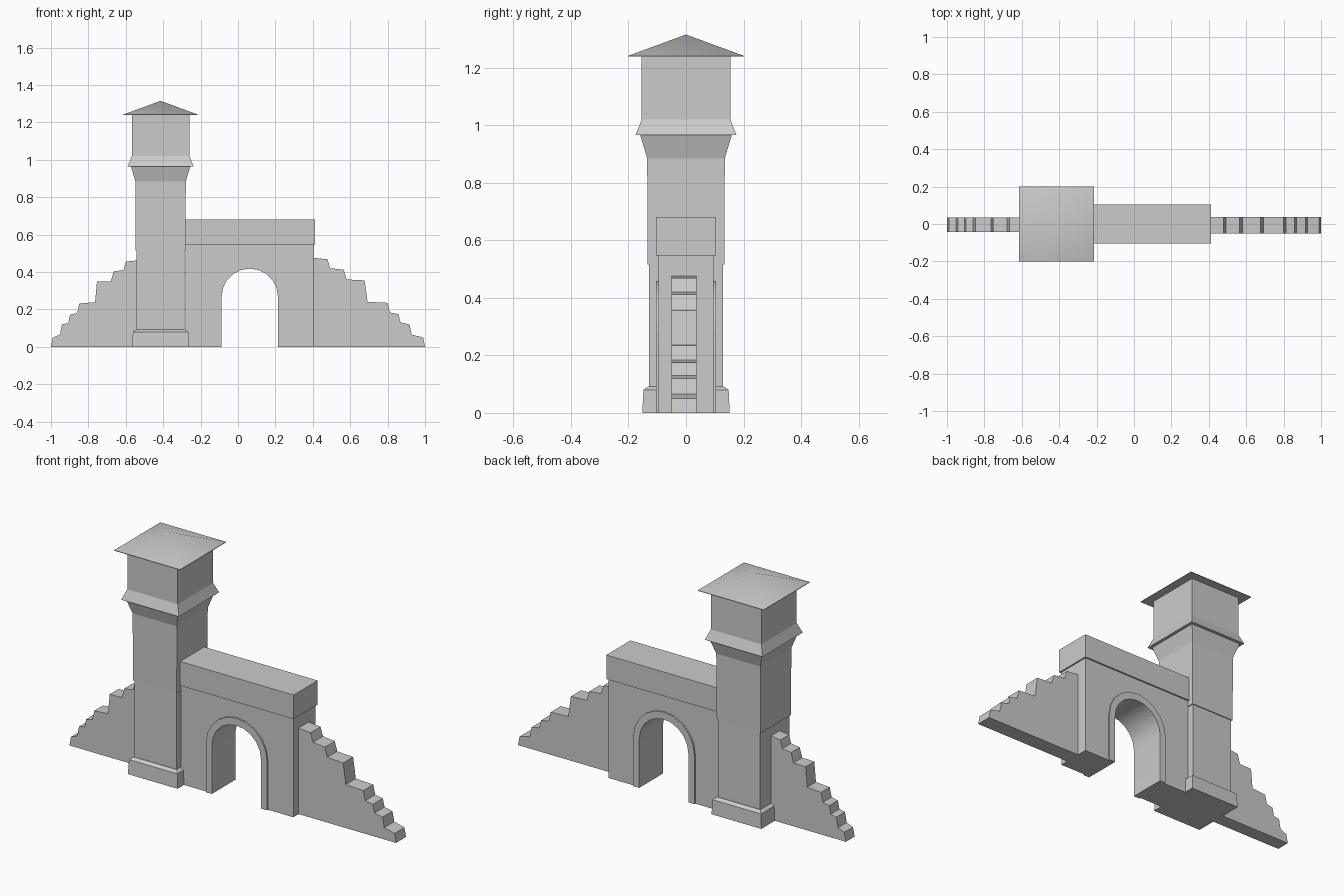
import bpy, math

if "Cube" in bpy.data.objects:
    bpy.data.objects.remove(bpy.data.objects["Cube"])

TX = -0.414          # tower centre
AX, SPRING = 0.063, 0.27   # arch centre and spring height


def make(name, verts, faces, smooth=False):
    me = bpy.data.meshes.new(name)
    me.from_pydata(verts, [], faces)
    ob = bpy.data.objects.new(name, me)
    bpy.context.collection.objects.link(ob)
    bpy.ops.object.select_all(action='DESELECT')
    ob.select_set(True)
    bpy.context.view_layer.objects.active = ob
    bpy.ops.object.mode_set(mode='EDIT')
    bpy.ops.mesh.select_all(action='SELECT')
    bpy.ops.mesh.normals_make_consistent(inside=False)
    bpy.ops.object.mode_set(mode='OBJECT')
    if smooth:
        bpy.ops.object.shade_smooth_by_angle(angle=math.radians(32))
    return ob


def extrude(name, pts, y0, y1, smooth=False):
    """Extrude an XZ outline along y."""
    n = len(pts)
    verts = [(x, y, z) for y in (y0, y1) for x, z in pts]
    faces = [tuple(range(n)), tuple(range(2 * n - 1, n - 1, -1))]
    faces += [(i, (i + 1) % n, n + (i + 1) % n, n + i) for i in range(n)]
    return make(name, verts, faces, smooth)


def square_stack(name, prof, cx, smooth=False):
    """Stack of square sections (half width, z); half width 0 ends in a point."""
    verts, faces = [], []
    for h, z in prof:
        if h == 0:
            verts.append((cx, 0, z))
        else:
            verts += [(cx + sx * h, sy * h, z) for sx, sy in ((-1, -1), (1, -1), (1, 1), (-1, 1))]
    for k in range(len(prof) - 1):
        a = 4 * k
        for i in range(4):
            j = (i + 1) % 4
            if prof[k + 1][0] == 0:
                faces.append((a + i, a + j, a + 4))
            else:
                faces.append((a + i, a + j, a + 4 + j, a + 4 + i))
    faces.append((3, 2, 1, 0))
    if prof[-1][0]:
        b = 4 * (len(prof) - 1)
        faces.append((b, b + 1, b + 2, b + 3))
    return make(name, verts, faces, smooth)


def arch(w, rise, n=10):
    """Arch outline from left foot to right foot."""
    arc = [(AX - w * math.cos(math.pi * i / n), SPRING + rise * math.sin(math.pi * i / n))
           for i in range(n + 1)]
    return [(AX - w, 0)] + arc + [(AX + w, 0)]


# Tower
square_stack("tower_plinth", [(0.152, 0), (0.148, 0.08), (0.131, 0.092)], TX)
square_stack("tower_shaft", [(0.128, 0.085), (0.128, 0.515), (0.133, 0.515), (0.135, 0.885),
                             (0.159, 0.965)], TX)
square_stack("tower_head", [(0.176, 0.965), (0.154, 1.02), (0.154, 1.24)], TX)
square_stack("tower_roof", [(0.201, 1.238), (0.201, 1.241), (0, 1.315)], TX, True)

# Gate wall with arched opening, raised trims on both faces, cap block
inner = arch(0.15, 0.148)
outer = arch(0.187, 0.188)
extrude("gate_wall", [(-0.28, 0)] + inner + [(0.405, 0), (0.405, 0.55), (-0.28, 0.55)],
        -0.096, 0.096, True)
for side, s in (("front", -1), ("back", 1)):
    extrude("arch_trim_" + side, outer + inner[::-1], s * 0.095, s * 0.104, True)
extrude("gate_cap", [(-0.285, 0.547), (0.413, 0.547), (0.413, 0.68), (-0.285, 0.68)], -0.105, 0.105)

# Stepped buttresses
right = [(0.405, 0), (0.405, 0.475), (0.478, 0.468), (0.493, 0.42), (0.565, 0.412), (0.58, 0.36),
         (0.677, 0.355), (0.693, 0.24), (0.80, 0.235), (0.812, 0.183), (0.858, 0.175),
         (0.869, 0.13), (0.917, 0.12), (0.928, 0.065), (0.99, 0.05), (1, 0)]
left = [(-0.54, 0), (-0.54, 0.462), (-0.60, 0.455), (-0.612, 0.41), (-0.665, 0.403), (-0.68, 0.35),
        (-0.754, 0.348), (-0.764, 0.238), (-0.848, 0.232), (-0.86, 0.18), (-0.898, 0.172),
        (-0.907, 0.127), (-0.941, 0.12), (-0.952, 0.065), (-0.99, 0.05), (-1, 0)]
extrude("right_steps", right, -0.05, 0.037)
extrude("left_steps", left, -0.042, 0.034)
